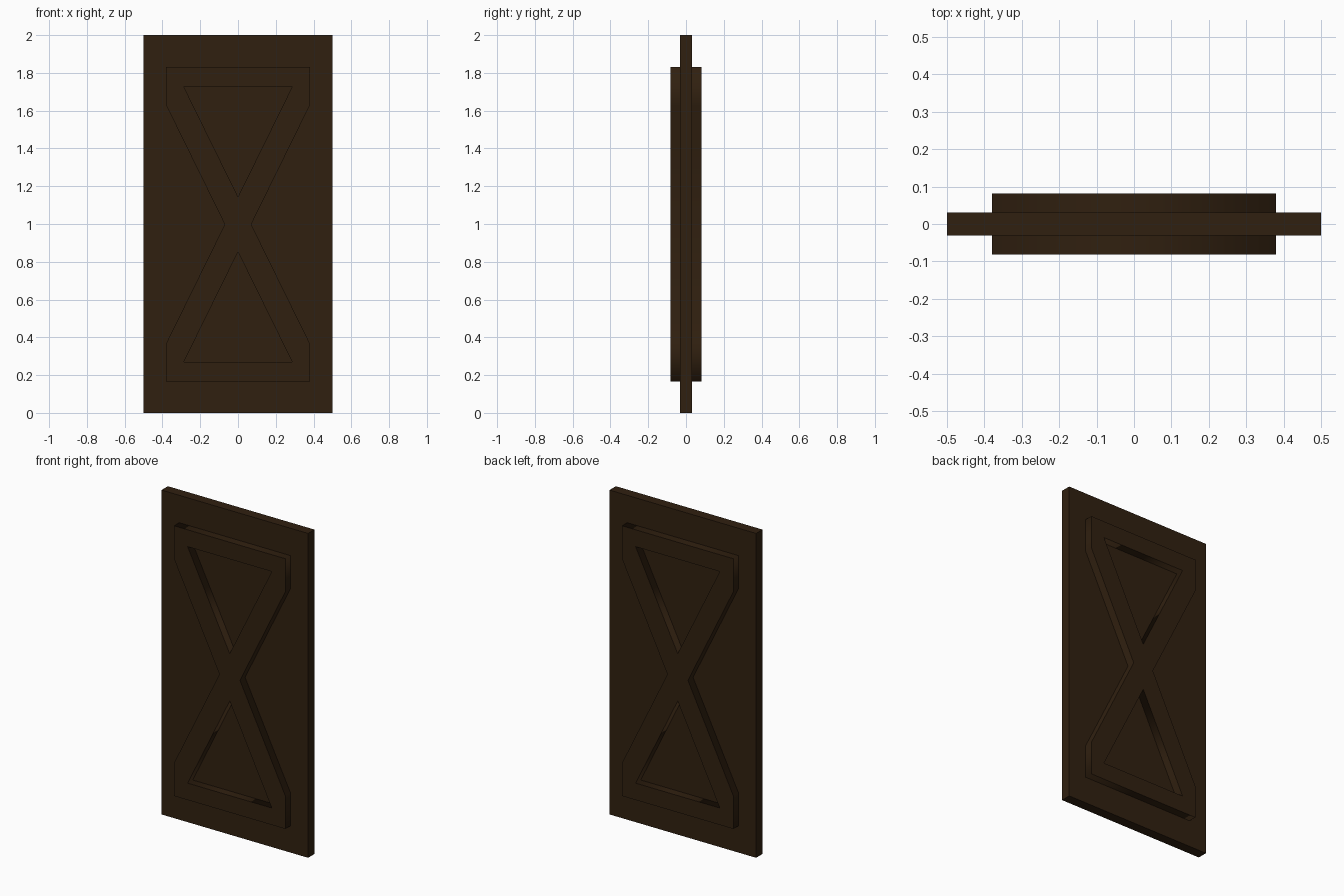
import bpy
from math import radians

if "Cube" in bpy.data.objects:
    bpy.data.objects.remove(bpy.data.objects["Cube"])

PANEL_HALF = 0.031   # half thickness of the door slab
TRIM_HALF = 0.081    # y reach of the raised trim
MID_Z = 0.998        # waist height of the hourglass trim

wood = bpy.data.materials.new("dark_wood")
wood.diffuse_color = (0.03, 0.0144, 0.005, 1)
wood.use_nodes = True
wood.node_tree.nodes["Principled BSDF"].inputs["Base Color"].default_value = wood.diffuse_color

# door slab
bpy.ops.mesh.primitive_cube_add(size=1, location=(0, 0, 1))
panel = bpy.context.object
panel.name = "door_panel"
panel.scale = (1, 2 * PANEL_HALF, 2)
bpy.ops.object.transform_apply(location=False, rotation=False, scale=True)
panel.data.materials.append(wood)

# hourglass outline and its two triangular openings, relative to the waist
outline = [(-0.38, 0.833), (0.38, 0.833), (0.38, 0.63), (0.07, 0),
           (0.38, -0.63), (0.38, -0.833), (-0.38, -0.833),
           (-0.38, -0.63), (-0.07, 0), (-0.38, 0.63)]
triangle = [(-0.287, 0.729), (0.287, 0.729), (0, 0.146)]
loops = [outline, triangle, [(x, -z) for x, z in triangle]]


def trim(name, side):
    """Raised hourglass trim on one face of the slab."""
    curve = bpy.data.curves.new(name, 'CURVE')
    curve.dimensions = '2D'
    curve.fill_mode = 'BOTH'
    inner = PANEL_HALF - 0.001
    curve.extrude = (TRIM_HALF - inner) / 2
    for loop in loops:
        s = curve.splines.new('POLY')
        s.points.add(len(loop) - 1)
        for p, (x, z) in zip(s.points, loop):
            p.co = (x, z, 0, 1)
        s.use_cyclic_u = True
    ob = bpy.data.objects.new(name, curve)
    bpy.context.collection.objects.link(ob)
    ob.location = (0, side * (TRIM_HALF + inner) / 2, MID_Z)
    ob.rotation_euler = (radians(90), 0, 0)
    bpy.ops.object.select_all(action='DESELECT')
    ob.select_set(True)
    bpy.context.view_layer.objects.active = ob
    bpy.ops.object.convert(target='MESH')
    ob = bpy.context.object
    ob.name = name
    ob.data.materials.clear()
    ob.data.materials.append(wood)


for name, side in (("front_trim", -1), ("back_trim", 1)):
    trim(name, side)
